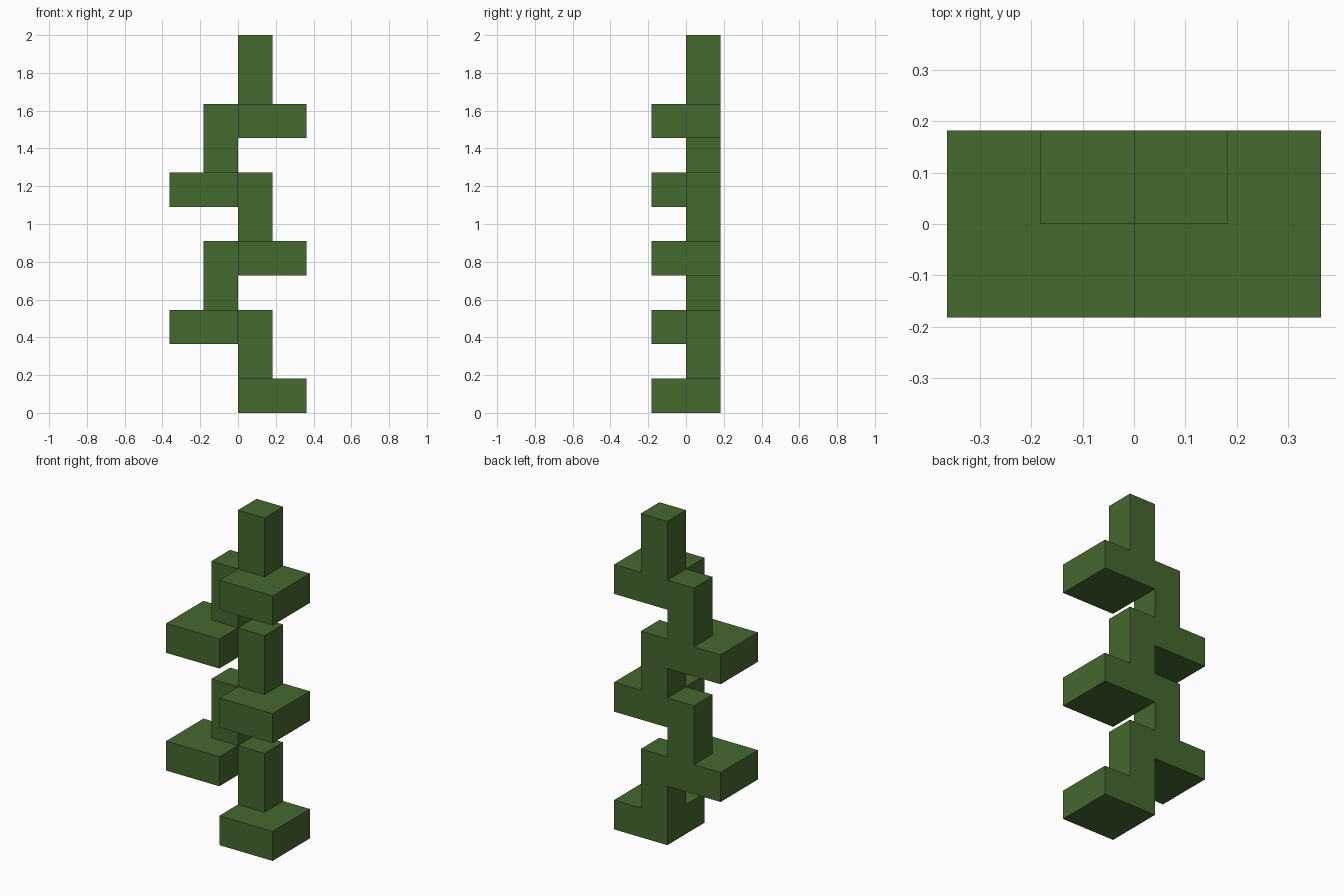
import bpy
import bmesh
from mathutils import Matrix, Vector

if "Cube" in bpy.data.objects:
    bpy.data.objects.remove(bpy.data.objects["Cube"], do_unlink=True)

U = 2 / 11  # one block unit

# Single flat leaf colour
green = bpy.data.materials.new("leaf_green")
green.use_nodes = True
colour = (0.06, 0.14, 0.028, 1)
green.diffuse_color = colour
bsdf = green.node_tree.nodes["Principled BSDF"]
bsdf.inputs["Base Color"].default_value = colour
bsdf.inputs["Roughness"].default_value = 0.9


def box(name, low, high):
    """Axis-aligned block between two corners given in block units."""
    low, high = Vector(low) * U, Vector(high) * U
    bm = bmesh.new()
    bmesh.ops.create_cube(bm, size=1, matrix=Matrix.Diagonal((*(high - low), 1)))
    mesh = bpy.data.meshes.new(name)
    bm.to_mesh(mesh)
    bm.free()
    mesh.materials.append(green)
    obj = bpy.data.objects.new(name, mesh)
    obj.location = (low + high) / 2
    bpy.context.collection.objects.link(obj)


# Alternating leaves, each carrying a short stem on its inner back corner
for i in range(5):
    z = 2 * i
    side = "left" if i % 2 == 0 else "right"
    leaf_x = (0, 2) if side == "left" else (-2, 0)
    stem_x = (0, 1) if side == "left" else (-1, 0)
    box(f"{side}_leaf_{i + 1}", (leaf_x[0], -1, z), (leaf_x[1], 1, z + 1))
    box(f"{side}_stem_{i + 1}", (stem_x[0], 0, z + 1), (stem_x[1], 1, z + 3))
